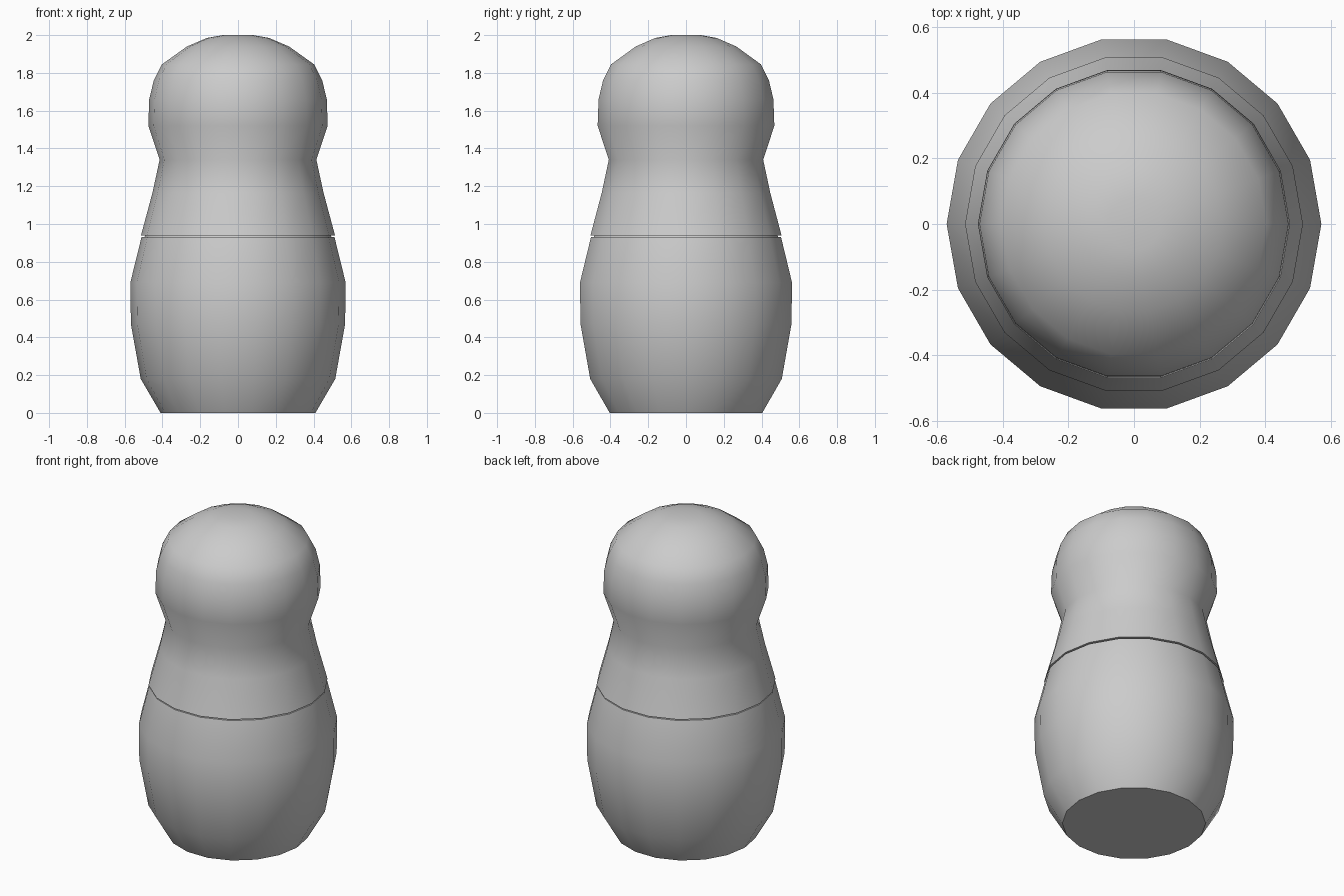
import bpy, bmesh, math

if "Cube" in bpy.data.objects:
    bpy.data.objects.remove(bpy.data.objects["Cube"])

SIDES = 18


def lathe(name, profile):
    """Revolve (radius, z) points into a closed solid with flat end caps."""
    bm = bmesh.new()
    rings = []
    for r, z in profile:
        rings.append([bm.verts.new((r * math.cos(2 * math.pi * i / SIDES),
                                    r * math.sin(2 * math.pi * i / SIDES), z))
                      for i in range(SIDES)])
    for a, b in zip(rings, rings[1:]):
        for i in range(SIDES):
            j = (i + 1) % SIDES
            bm.faces.new((a[i], a[j], b[j], b[i]))
    bm.faces.new(rings[0][::-1])
    bm.faces.new(rings[-1])
    bmesh.ops.recalc_face_normals(bm, faces=bm.faces)
    mesh = bpy.data.meshes.new(name)
    bm.to_mesh(mesh)
    bm.free()
    obj = bpy.data.objects.new(name, mesh)
    bpy.context.collection.objects.link(obj)
    bpy.ops.object.select_all(action='DESELECT')
    obj.select_set(True)
    bpy.context.view_layer.objects.active = obj
    bpy.ops.object.shade_smooth_by_angle(angle=math.radians(40))
    return obj


# Lower half, with a narrower neck that plugs into the upper half
lathe("lower_body", [(0.41, 0), (0.515, 0.18), (0.567, 0.47), (0.57, 0.69),
                     (0.511, 0.93), (0.495, 0.93), (0.485, 0.96)])

# Upper half: shoulders, waist, head and small flat crown
lathe("upper_body", [(0.514, 0.938), (0.453, 1.165), (0.415, 1.34),
                     (0.475, 1.52), (0.47, 1.66), (0.446, 1.76),
                     (0.403, 1.845), (0.27, 1.94), (0.165, 1.985),
                     (0.08, 2.0)])
